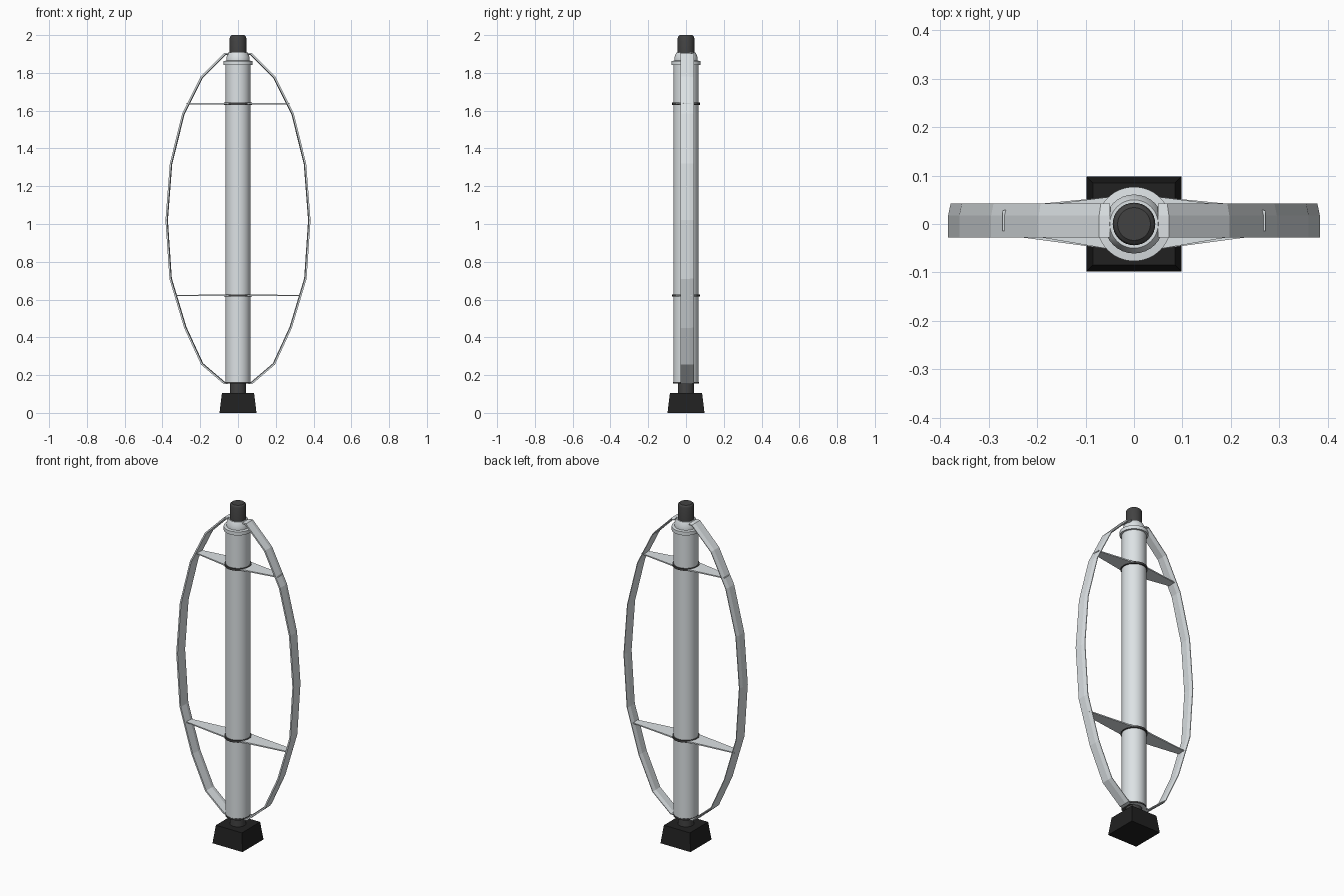
import bpy, bmesh, math
from mathutils import Vector

if "Cube" in bpy.data.objects:
    bpy.data.objects.remove(bpy.data.objects["Cube"])


def material(name, rgb):
    m = bpy.data.materials.new(name)
    m.diffuse_color = (*rgb, 1)
    m.use_nodes = True
    m.node_tree.nodes["Principled BSDF"].inputs["Base Color"].default_value = m.diffuse_color
    return m


SILVER = material("silver", (0.72, 0.76, 0.78))
DARK = material("dark_grey", (0.055, 0.055, 0.055))
BLACK = material("black", (0.015, 0.015, 0.015))


def finish(name, bm, mat, smooth=False):
    bmesh.ops.recalc_face_normals(bm, faces=bm.faces)
    me = bpy.data.meshes.new(name)
    bm.to_mesh(me)
    bm.free()
    me.materials.append(mat)
    ob = bpy.data.objects.new(name, me)
    bpy.context.collection.objects.link(ob)
    if smooth:
        bpy.ops.object.select_all(action='DESELECT')
        ob.select_set(True)
        bpy.context.view_layer.objects.active = ob
        bpy.ops.object.shade_smooth_by_angle(angle=math.radians(30))
    return ob


def loft(bm, rings):
    """Skin a list of closed point rings and cap both ends."""
    vs = [[bm.verts.new(p) for p in r] for r in rings]
    for a, b in zip(vs, vs[1:]):
        for i in range(len(a)):
            j = (i + 1) % len(a)
            bm.faces.new((a[i], a[j], b[j], b[i]))
    bm.faces.new(vs[0][::-1])
    bm.faces.new(vs[-1])


def turned(name, profile, mat, sides=32):
    bm = bmesh.new()
    angles = [2 * math.pi * i / sides for i in range(sides)]
    loft(bm, [[(r * math.cos(a), r * math.sin(a), z) for a in angles] for r, z in profile])
    return finish(name, bm, mat, True)


def mirror_x(ob):
    ob.modifiers.new("mirror", 'MIRROR').use_axis[0] = True


# Tapered square foot
bm = bmesh.new()
loft(bm, [[(-h, -h, z), (h, -h, z), (h, h, z), (-h, h, z)]
          for h, z in ((0.098, 0), (0.085, 0.105))])
finish("base", bm, BLACK)

# Dark axle ends
turned("lower_shaft", [(0.043, 0.10), (0.043, 0.17)], DARK)
turned("top_cap", [(0.044, 1.88), (0.044, 1.985), (0.041, 1.994), (0.034, 2.0)], DARK)

# Main tube with flange and neck at the top
turned("mast_tube", [(0.066, 0.155), (0.066, 1.842), (0.077, 1.842), (0.077, 1.863),
                     (0.061, 1.865), (0.061, 1.885), (0.050, 1.908)], SILVER)
turned("bottom_ring", [(0.068, 0.155), (0.068, 0.164)], DARK)

# Strut bands and tapered struts
for label, z, tip in (("lower", 0.622, 0.335), ("upper", 1.637, 0.272)):
    turned(label + "_band", [(0.073, z - 0.006), (0.073, z + 0.006)], DARK)
    bm = bmesh.new()
    loft(bm, [[(x, y0, z - t), (x, y1, z - t), (x, y1, z + t), (x, y0, z + t)]
              for x, y0, y1, t in ((0.05, -0.052, 0.056, 0.004),
                                   (tip, -0.014, 0.028, 0.003))])
    mirror_x(finish(label + "_struts", bm, SILVER))

# Bowed blades: aerofoil section (inward depth, y) swept along the outer curve
path = [Vector(p) for p in ((0.055, 0.152), (0.075, 0.152), (0.195, 0.255), (0.285, 0.45),
                            (0.363, 0.71), (0.384, 1.02), (0.361, 1.32), (0.295, 1.585),
                            (0.197, 1.78), (0.072, 1.905), (0.05, 1.907))]
section = [(0, -0.028), (0, 0.018), (0.005, 0.042), (0.009, 0.042),
           (0.013, 0.018), (0.009, -0.028)]
rings = []
for i, p in enumerate(path):
    t = (path[min(i + 1, len(path) - 1)] - path[max(i - 1, 0)]).normalized()
    inward = Vector((-t.y, t.x))
    ring = []
    for d, y in section:
        q = p + inward * d
        ring.append((q.x, y, q.y))
    rings.append(ring)
bm = bmesh.new()
loft(bm, rings)
mirror_x(finish("blades", bm, SILVER))
